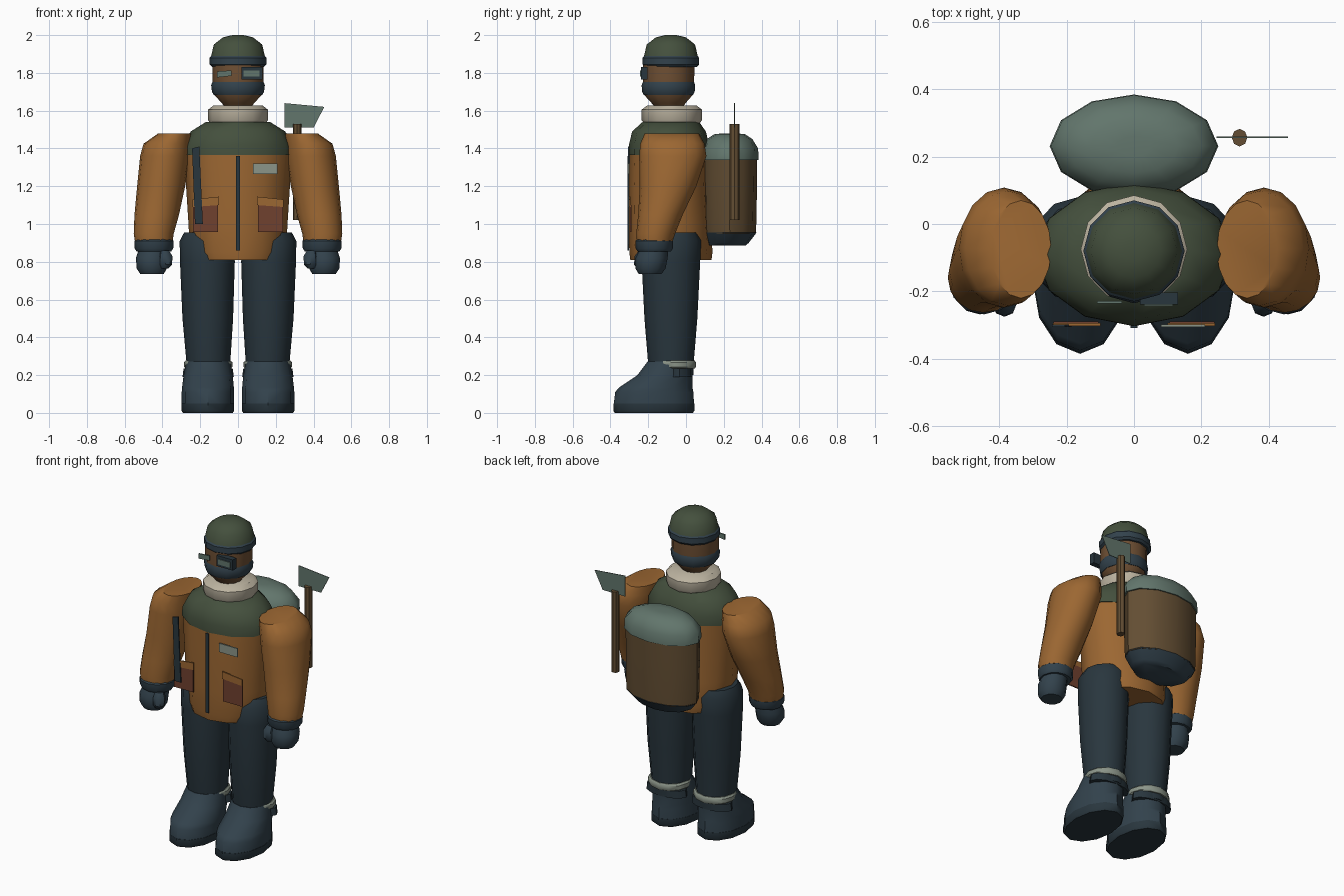
import bpy, bmesh, math
from mathutils import Vector


def mat(name, r, g, b):
    m = bpy.data.materials.new(name)
    m.diffuse_color = (r, g, b, 1)
    return m


ORANGE = mat("orange_cloth", .33, .135, .032)
GREEN = mat("dark_green", .058, .08, .047)
SLATE = mat("slate_blue", .032, .054, .072)
NAVY = mat("dark_navy", .022, .037, .048)
BROWN = mat("canvas_brown", .125, .076, .033)
SKIN = mat("skin_brown", .16, .08, .034)
RUST = mat("rust_red", .16, .052, .028)
CREAM = mat("cream", .50, .45, .35)
STEEL = mat("grey_green", .122, .18, .15)
PALE = mat("pale_grey", .26, .30, .25)


def finish(name, bm, m):
    bmesh.ops.recalc_face_normals(bm, faces=bm.faces)
    me = bpy.data.meshes.new(name)
    bm.to_mesh(me)
    bm.free()
    me.materials.append(m)
    ob = bpy.data.objects.new(name, me)
    bpy.context.collection.objects.link(ob)
    return ob


def loft(name, m, rings, n=12, s=1):
    """Closed stack of ellipses; ring = (z, cx, cy, rx, ry), s mirrors x."""
    bm = bmesh.new()
    loops = []
    for z, cx, cy, rx, ry in rings:
        loops.append([bm.verts.new((s * (cx + rx * math.cos(a)), cy + ry * math.sin(a), z))
                      for a in (2 * math.pi * i / n for i in range(n))])
    for lo, hi in zip(loops, loops[1:]):
        for i in range(n):
            j = (i + 1) % n
            bm.faces.new((lo[i], lo[j], hi[j], hi[i]))
    bm.faces.new(loops[0])
    bm.faces.new(loops[-1])
    return finish(name, bm, m)


def plate(name, m, pts, y, t=.008):
    """Thin plate facing front, from (x, z) outline points."""
    bm = bmesh.new()
    f = bm.faces.new([bm.verts.new((x, y, z)) for x, z in pts])
    ext = bmesh.ops.extrude_face_region(bm, geom=[f])
    for v in ext["geom"]:
        if isinstance(v, bmesh.types.BMVert):
            v.co += Vector((0, t, 0))
    return finish(name, bm, m)


def rect(x0, x1, z0, z1):
    return [(x0, z0), (x1, z0), (x1, z1), (x0, z1)]


# Jacket, shoulder yoke and collar
loft("jacket", ORANGE, [(.81, 0, -.08, .235, .215), (.85, 0, -.08, .255, .22),
                        (1.0, 0, -.085, .262, .218), (1.2, 0, -.09, .275, .213),
                        (1.37, 0, -.09, .288, .208)])
loft("shoulder_yoke", GREEN, [(1.365, 0, -.09, .292, .213), (1.42, 0, -.09, .29, .212),
                              (1.49, 0, -.09, .25, .195), (1.54, 0, -.08, .17, .15)])
loft("collar", CREAM, [(1.53, 0, -.075, .145, .145), (1.55, 0, -.075, .158, .16),
                       (1.605, 0, -.075, .158, .16), (1.628, 0, -.075, .13, .13)])

# Head, face cover and hat
loft("head", SKIN, [(1.60, 0, -.09, .06, .06), (1.64, 0, -.092, .085, .09),
                    (1.685, 0, -.093, .128, .13), (1.76, 0, -.093, .136, .136),
                    (1.86, 0, -.09, .136, .136)])
loft("face_cover", SLATE, [(1.682, 0, -.093, .128, .13), (1.70, 0, -.093, .138, .139),
                           (1.735, 0, -.093, .142, .142), (1.755, 0, -.093, .134, .134)])
loft("hat_band", SLATE, [(1.832, 0, -.08, .138, .138), (1.845, 0, -.08, .15, .15),
                         (1.88, 0, -.08, .15, .15), (1.893, 0, -.08, .138, .138)])
loft("hat", GREEN, [(1.885, 0, -.08, .143, .143), (1.95, 0, -.08, .128, .128),
                    (1.988, 0, -.08, .08, .08), (2.0, 0, -.08, .03, .03)])
plate("goggle_frame", NAVY, rect(.018, .13, 1.765, 1.832), -.238, .035)
plate("goggle_lens_left", STEEL, rect(.03, .115, 1.78, 1.813), -.243)
plate("goggle_lens_right", STEEL, [(-.11, 1.776), (-.035, 1.784), (-.035, 1.813), (-.11, 1.808)], -.236)

# Front details of the jacket
plate("zipper", NAVY, rect(-.01, .01, .86, 1.36), -.309)
plate("chest_strap", NAVY, [(-.228, 1.0), (-.186, 1.0), (-.205, 1.41), (-.243, 1.40)], -.306)
plate("name_patch", PALE, rect(.08, .21, 1.265, 1.32), -.306)
for s in (-1, 1):
    plate("pocket", RUST, [(s * x, z) for x, z in rect(.105, .238, .957, 1.10)], -.297)
    plate("pocket_flap", ORANGE, [(s * .10, 1.10), (s * .24, 1.09), (s * .24, 1.13), (s * .10, 1.145)], -.302)

for s in (-1, 1):
    # Arm, cuff, mitten and thumb
    loft("arm", ORANGE, [(.91, .446, -.165, .10, .095), (.95, .446, -.16, .106, .103),
                         (1.05, .43, -.135, .118, .118), (1.2, .407, -.095, .127, .15),
                         (1.36, .385, -.07, .133, .178), (1.425, .373, -.072, .127, .17),
                         (1.478, .335, -.075, .09, .145)], 16, s)
    loft("cuff", SLATE, [(.855, .445, -.168, .092, .088), (.87, .445, -.168, .102, .098),
                         (.91, .445, -.168, .104, .1), (.922, .445, -.168, .094, .09)], 12, s)
    loft("mitten", SLATE, [(.735, .455, -.19, .062, .06), (.765, .457, -.188, .08, .08),
                           (.82, .457, -.182, .083, .085), (.865, .45, -.17, .075, .075)], 12, s)
    loft("thumb", SLATE, [(.765, .388, -.24, .02, .02), (.785, .384, -.24, .035, .035),
                          (.83, .384, -.235, .037, .037), (.86, .39, -.225, .024, .024)], 8, s)

    # Trouser leg, reflective band, boot and sole
    loft("leg", NAVY, [(.2, .157, -.075, .112, .115), (.28, .157, -.08, .117, .122),
                       (.5, .16, -.08, .134, .14), (.8, .162, -.08, .145, .155),
                       (.91, .165, -.075, .144, .155), (.955, .165, -.07, .12, .13)], 12, s)
    loft("ankle_band", PALE, [(.235, .158, -.06, .118, .108), (.243, .158, -.06, .128, .112),
                              (.268, .158, -.062, .128, .114), (.277, .158, -.066, .118, .112)], 12, s)
    loft("boot_strap", NAVY, [(.19, .158, -.035, .136, .07), (.235, .158, -.035, .13, .07)], 12, s)
    loft("boot", SLATE, [(.04, .16, -.17, .138, .213), (.11, .16, -.168, .138, .207),
                         (.135, .159, -.16, .137, .194), (.2, .158, -.112, .13, .145),
                         (.272, .157, -.085, .116, .118)], 12, s)
    loft("sole", NAVY, [(0, .16, -.17, .132, .207), (.012, .16, -.17, .14, .215),
                        (.05, .16, -.17, .14, .214)], 12, s)

# Backpack
loft("pack_base", SLATE, [(.885, 0, .215, .165, .10), (.90, 0, .22, .19, .112),
                          (.955, 0, .232, .236, .142)])
loft("pack_body", BROWN, [(.95, 0, .232, .234, .138), (1.0, 0, .231, .238, .141),
                          (1.2, 0, .231, .24, .145), (1.345, 0, .231, .24, .146)])
loft("pack_lid", STEEL, [(1.338, 0, .231, .25, .153), (1.40, 0, .231, .246, .151),
                         (1.45, 0, .231, .20, .12), (1.476, 0, .231, .13, .08),
                         (1.48, 0, .231, .05, .03)])

# Axe carried beside the pack
loft("axe_handle", BROWN, [(1.02, .313, .256, .023, .026), (1.53, .313, .256, .023, .026)], 8)
plate("axe_blade", STEEL, [(.245, 1.51), (.40, 1.51), (.457, 1.62), (.245, 1.64)], .255, .004)

# Smooth rounded surfaces and keep hard edges
for ob in bpy.data.objects:
    ob.select_set(True)
    bpy.context.view_layer.objects.active = ob
bpy.ops.object.shade_smooth_by_angle(angle=math.radians(40))
